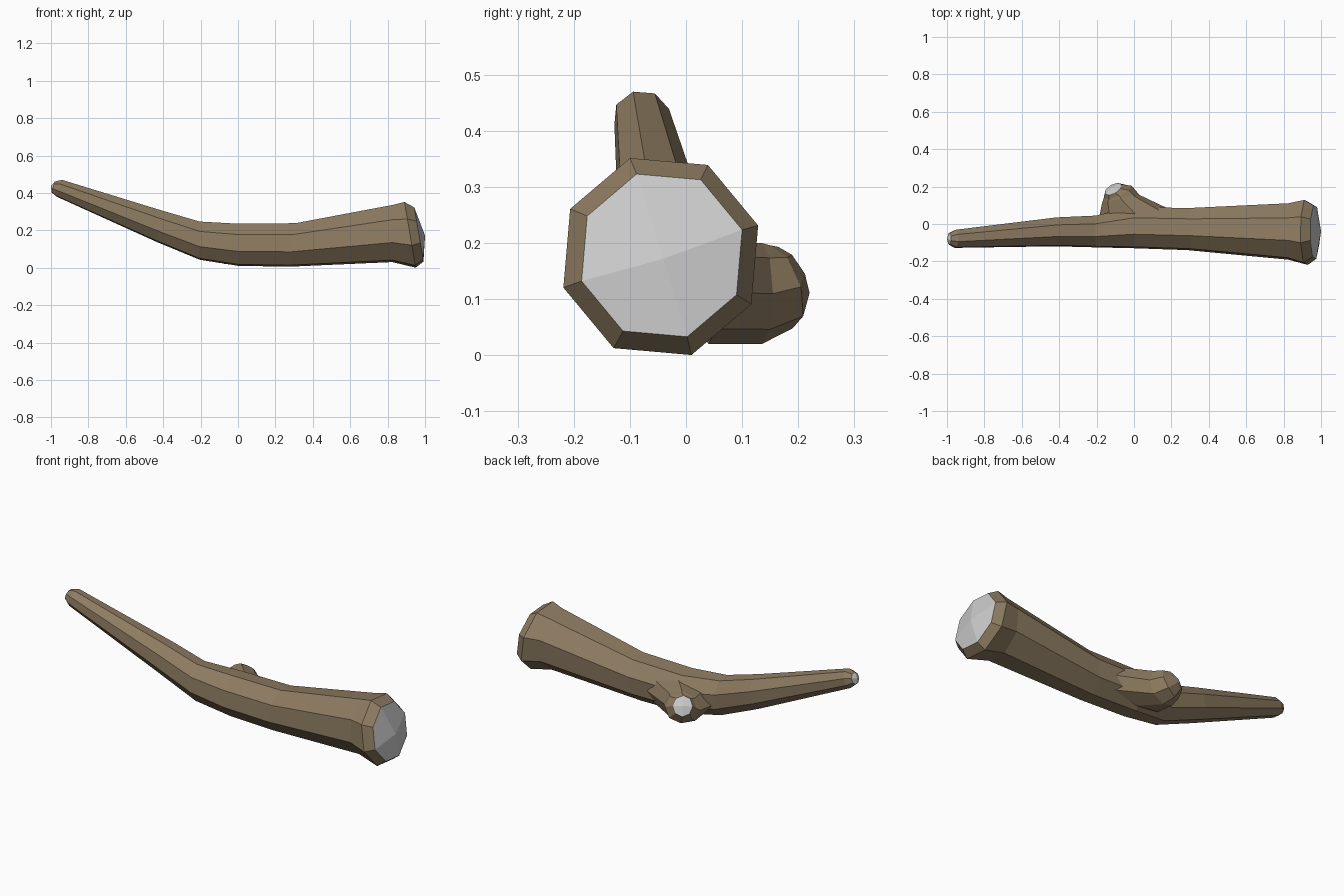
import bpy, bmesh, math
from mathutils import Vector

if "Cube" in bpy.data.objects:
    bpy.data.objects.remove(bpy.data.objects["Cube"])

SIDES = 8
bark = bpy.data.materials.new("bark")
bark.diffuse_color = (0.27, 0.20, 0.12, 1)
bark.use_nodes = True
bark.node_tree.nodes["Principled BSDF"].inputs["Base Color"].default_value = bark.diffuse_color
cut_wood = bpy.data.materials.new("cut_wood")
cut_wood.diffuse_color = (0.8, 0.8, 0.8, 1)
cut_wood.use_nodes = True
cut_wood.node_tree.nodes["Principled BSDF"].inputs["Base Color"].default_value = cut_wood.diffuse_color


def ring(bm, centre, u, v, phase):
    c, u, v = Vector(centre), Vector(u), Vector(v)
    angles = [math.radians(phase) + math.tau * i / SIDES for i in range(SIDES)]
    return [bm.verts.new(c + u * math.cos(a) + v * math.sin(a)) for a in angles]


def cap(bm, loop, pole):
    # four quads meeting at a slightly raised centre
    p = bm.verts.new(pole)
    for i in range(0, SIDES, 2):
        f = bm.faces.new((p, loop[i], loop[i + 1], loop[(i + 2) % SIDES]))
        f.material_index = 1


def loft(name, sections, phase, end_pole, start_pole=None):
    bm = bmesh.new()
    rings = [ring(bm, c, u, v, phase) for c, u, v in sections]
    for a, b in zip(rings, rings[1:]):
        for i in range(SIDES):
            j = (i + 1) % SIDES
            bm.faces.new((a[i], a[j], b[j], b[i]))
    if start_pole:
        cap(bm, rings[0], start_pole)
    else:
        bm.faces.new(rings[0])
    cap(bm, rings[-1], end_pole)
    bmesh.ops.recalc_face_normals(bm, faces=bm.faces)
    mesh = bpy.data.meshes.new(name)
    bm.to_mesh(mesh)
    bm.free()
    mesh.materials.append(bark)
    mesh.materials.append(cut_wood)
    obj = bpy.data.objects.new(name, mesh)
    bpy.context.collection.objects.link(obj)
    return obj


# main branch: x, y, z, y radius, z radius, lean of the section
trunk = [
    (0.967, -0.043, 0.178, 0.150, 0.152, -0.17),
    (0.920, -0.045, 0.176, 0.182, 0.184, -0.17),
    (0.825, -0.040, 0.183, 0.158, 0.160, 0.0),
    (0.290, -0.027, 0.122, 0.118, 0.122, 0.15),
    (0.000, -0.020, 0.123, 0.115, 0.118, 0.0),
    (-0.205, -0.040, 0.145, 0.089, 0.107, 0.0),
    (-0.420, -0.042, 0.222, 0.081, 0.087, 0.2),
    (-0.955, -0.079, 0.425, 0.051, 0.047, 0.33),
    (-0.988, -0.079, 0.433, 0.032, 0.030, 0.33),
]
branch = loft("branch",
              [((x, y, z), (0, ry, 0), (lean * rz, 0, rz))
               for x, y, z, ry, rz, lean in trunk],
              17.5, (-1.0, -0.079, 0.437), (1.0, -0.04, 0.172))

# short cut-off side stub at the back
stub = loft("side_stub", [
    ((0.02, 0.04, 0.112), (0.21, 0.02, 0), (0, 0, 0.092)),
    ((-0.07, 0.135, 0.110), (0.10, 0.02, 0), (0, 0, 0.090)),
    ((-0.088, 0.170, 0.122), (0.075, 0.035, 0), (0.010, -0.020, 0.074)),
    ((-0.112, 0.187, 0.145), (0.043, 0.025, 0), (0.012, -0.022, 0.048)),
], 0, (-0.118, 0.196, 0.151))

# fuse the stub into the branch
mod = branch.modifiers.new("join_stub", "BOOLEAN")
mod.operation = "UNION"
mod.solver = "EXACT"
mod.object = stub
bpy.context.view_layer.objects.active = branch
branch.select_set(True)
bpy.ops.object.modifier_apply(modifier=mod.name)
bpy.data.objects.remove(stub)
